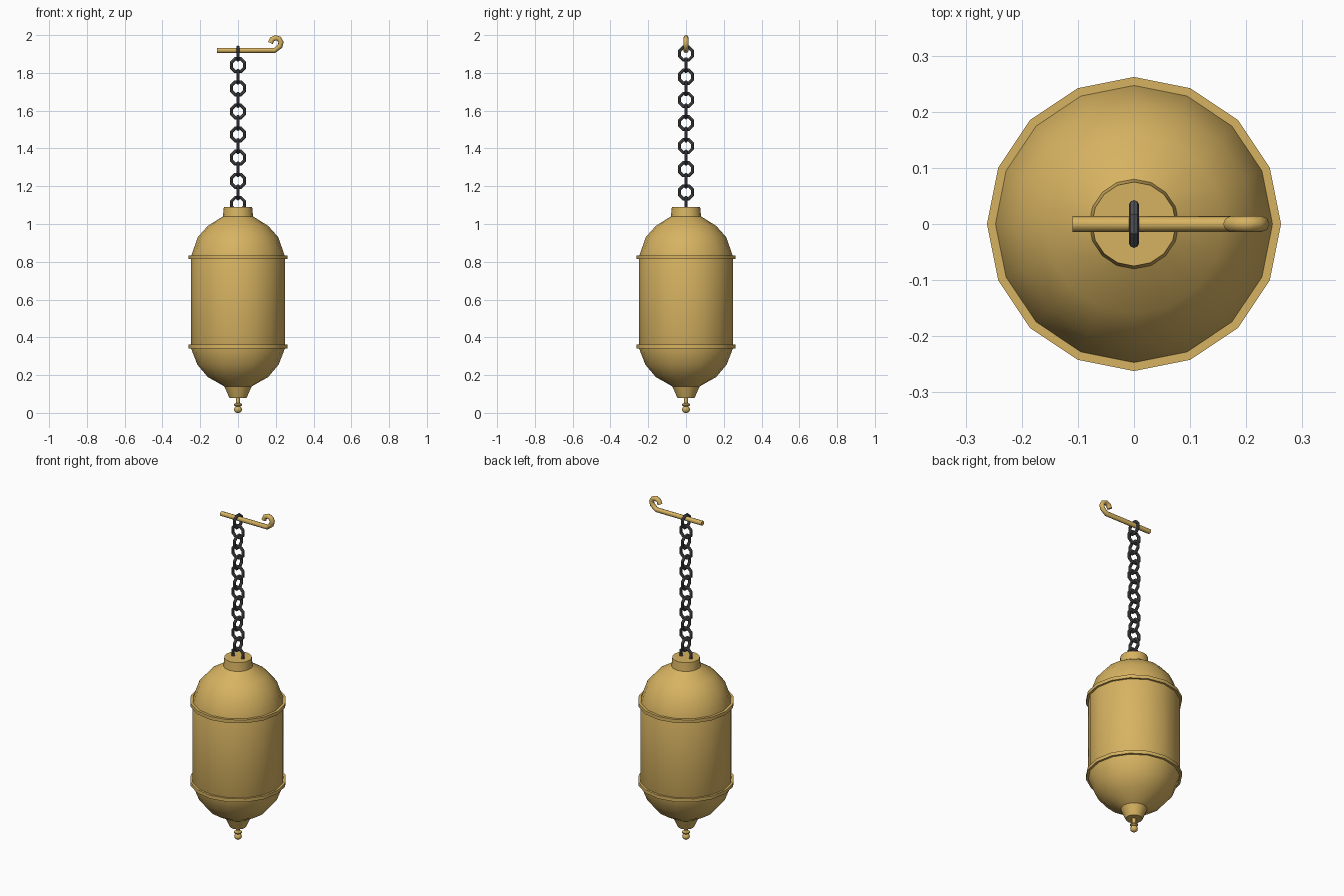
import bpy
import bmesh
from math import pi, cos, sin, radians
from mathutils import Matrix

cube = bpy.data.objects.get("Cube")
if cube:
    bpy.data.objects.remove(cube, do_unlink=True)


def make_material(name, color):
    mat = bpy.data.materials.new(name)
    mat.use_nodes = True
    mat.diffuse_color = color
    mat.node_tree.nodes["Principled BSDF"].inputs["Base Color"].default_value = color
    return mat


brass = make_material("brass", (0.68, 0.45, 0.12, 1))
iron = make_material("dark iron", (0.085, 0.085, 0.095, 1))


def finish(name, bm, mat, angle=40):
    bmesh.ops.recalc_face_normals(bm, faces=bm.faces)
    mesh = bpy.data.meshes.new(name)
    bm.to_mesh(mesh)
    bm.free()
    mesh.materials.append(mat)
    obj = bpy.data.objects.new(name, mesh)
    bpy.context.collection.objects.link(obj)
    bpy.ops.object.select_all(action="DESELECT")
    obj.select_set(True)
    bpy.context.view_layer.objects.active = obj
    bpy.ops.object.shade_smooth_by_angle(angle=radians(angle))
    return obj


def skin(bm, rings, closed=False):
    """Join successive vertex rings with quads, capping open ends."""
    n = len(rings[0])
    pairs = list(zip(rings, rings[1:]))
    if closed:
        pairs.append((rings[-1], rings[0]))
    for a, b in pairs:
        for i in range(n):
            j = (i + 1) % n
            bm.faces.new((a[i], a[j], b[j], b[i]))
    if not closed:
        bm.faces.new(rings[0])
        bm.faces.new(rings[-1])


def lathe(name, profile, sides=16, closed=False, angle=40):
    bm = bmesh.new()
    rings = [[bm.verts.new((r * cos(2 * pi * i / sides), r * sin(2 * pi * i / sides), z))
              for i in range(sides)] for r, z in profile]
    skin(bm, rings, closed)
    return finish(name, bm, brass, angle)


# Capsule body: foot, lower dome, cylinder, upper dome, neck
lathe("body", [(0.046, 0.08), (0.072, 0.14), (0.16, 0.19), (0.215, 0.255), (0.25, 0.345),
               (0.25, 0.825), (0.213, 0.93), (0.16, 0.99), (0.08, 1.04),
               (0.075, 1.09)], angle=35)

# Raised bands
for label, z in (("lower", 0.352), ("upper", 0.824)):
    lathe(label + "_band", [(0.24, z - 0.01), (0.262, z - 0.01),
                            (0.262, z + 0.01), (0.24, z + 0.01)], closed=True)

# Finial: ball, collar and stem
lathe("finial", [(0.008, 0), (0.019, 0.009), (0.021, 0.02), (0.016, 0.031),
                 (0.011, 0.034), (0.022, 0.04), (0.022, 0.046), (0.011, 0.053),
                 (0.011, 0.085)], sides=12, angle=50)


# Chain of alternating links
def chain_link(name, z, turn, radius=0.037, thick=0.009, steps=8, sides=8):
    bm = bmesh.new()
    rings = []
    for i in range(steps):
        a = 2 * pi * (i + 0.5) / steps
        ring = []
        for k in range(sides):
            b = 2 * pi * k / sides
            r = radius + thick * cos(b)
            ring.append(bm.verts.new((r * cos(a), thick * sin(b), r * sin(a))))
        rings.append(ring)
    skin(bm, rings, closed=True)
    obj = finish(name, bm, iron, 40)
    obj.matrix_world = Matrix.Translation((0, 0, z)) @ Matrix.Rotation(turn, 4, "Z")


for i in range(14):
    chain_link(f"chain_link_{i + 1}", 1.902 - 0.0612 * i, pi / 2 * ((i + 1) % 2))

# Hanging rod with a curled end
curl = [(-0.11, 1.919), (0.195, 1.919)]
cx, cz, cr = 0.2, 1.958, 0.028
for deg in (-35, 10, 50, 90, 135, 180):
    curl.append((cx + cr * cos(radians(deg)), cz + cr * sin(radians(deg))))
bm = bmesh.new()
rings = []
for i, (x, z) in enumerate(curl):
    x0, z0 = curl[max(i - 1, 0)]
    x1, z1 = curl[min(i + 1, len(curl) - 1)]
    length = ((x1 - x0) ** 2 + (z1 - z0) ** 2) ** 0.5
    tx, tz = (x1 - x0) / length, (z1 - z0) / length
    rod = 0.014
    rings.append([bm.verts.new((x - tz * rod * cos(pi * k / 4), rod * sin(pi * k / 4),
                                z + tx * rod * cos(pi * k / 4))) for k in range(8)])
skin(bm, rings)
finish("hook_rod", bm, brass, 50)
